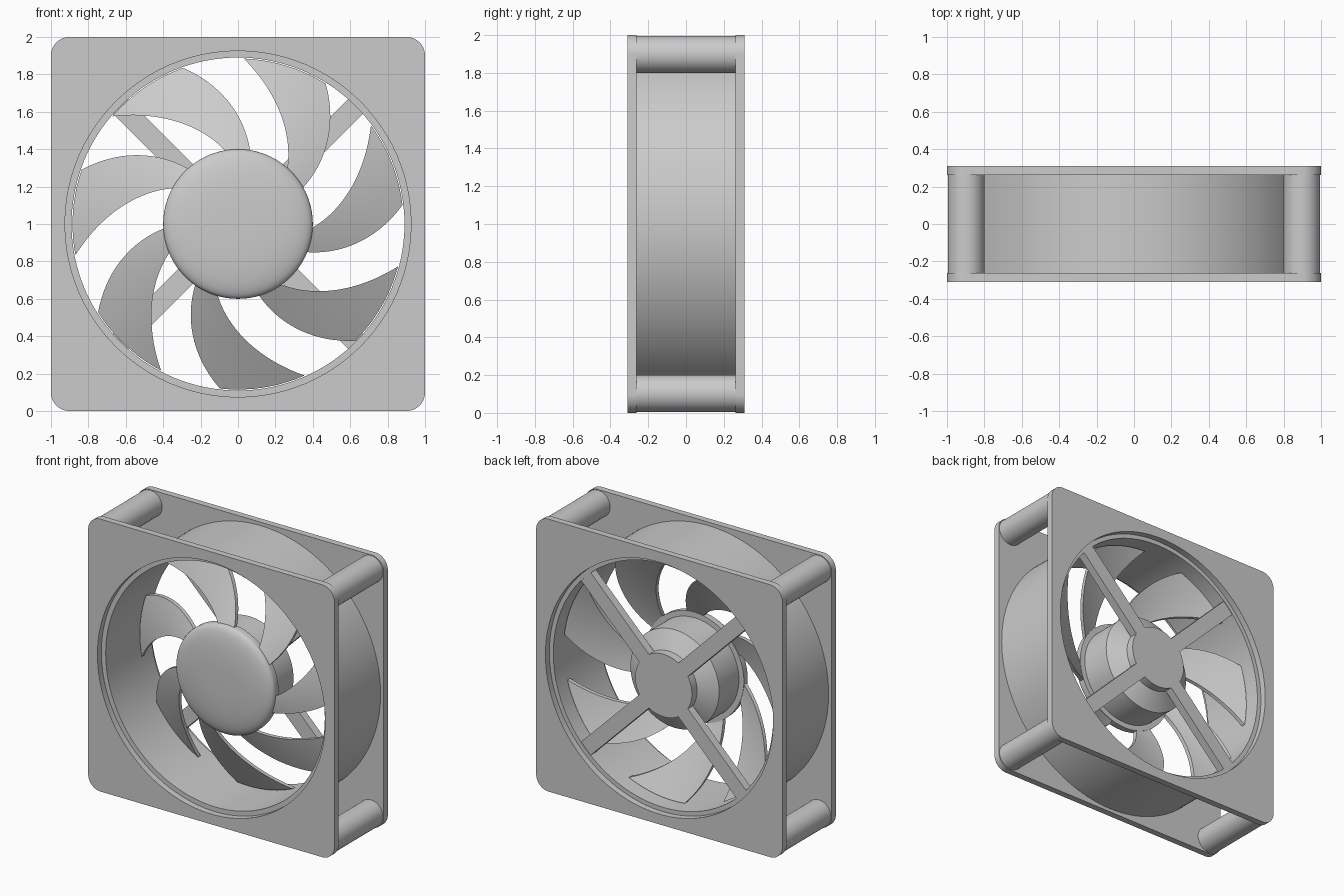
import bpy, bmesh, math
from mathutils import Vector

if "Cube" in bpy.data.objects:
    bpy.data.objects.remove(bpy.data.objects["Cube"])

CENTRE = Vector((0, 0, 1))
TAU = 2 * math.pi

grey = bpy.data.materials.new("plain_grey")
grey.use_nodes = True
colour = (0.6, 0.6, 0.6, 1)
grey.diffuse_color = colour
grey.node_tree.nodes["Principled BSDF"].inputs["Base Color"].default_value = colour


def finish(bm, name, angle=30):
    bmesh.ops.recalc_face_normals(bm, faces=bm.faces)
    mesh = bpy.data.meshes.new(name)
    bm.to_mesh(mesh)
    bm.free()
    mesh.materials.append(grey)
    ob = bpy.data.objects.new(name, mesh)
    ob.location = CENTRE
    bpy.context.collection.objects.link(ob)
    bpy.ops.object.select_all(action="DESELECT")
    ob.select_set(True)
    bpy.context.view_layer.objects.active = ob
    bpy.ops.object.shade_smooth_by_angle(angle=math.radians(angle))


def lathe(name, profile, sides=96, closed=False, offset=(0, 0)):
    """Spin (radius, y) points around the y axis."""
    bm = bmesh.new()
    rings = []
    for r, y in profile:
        ring = []
        for i in range(sides):
            a = TAU * i / sides
            ring.append(bm.verts.new((offset[0] + r * math.cos(a), y, offset[1] + r * math.sin(a))))
        rings.append(ring)
    pairs = list(zip(rings, rings[1:]))
    if closed:
        pairs.append((rings[-1], rings[0]))
    else:
        bm.faces.new(rings[0])
        bm.faces.new(rings[-1])
    for a, b in pairs:
        for i in range(sides):
            j = (i + 1) % sides
            bm.faces.new((a[i], a[j], b[j], b[i]))
    finish(bm, name)


def flange(name, y0, y1):
    """Rounded square plate with a round opening."""
    corner, hole, steps = 0.1, 0.925, 24
    bm = bmesh.new()
    loops = []
    angles = []
    outer = []
    for q in range(4):
        a0 = q * TAU / 4
        cx = (1 - corner) * (1 if q in (0, 3) else -1)
        cz = (1 - corner) * (1 if q < 2 else -1)
        for k in range(steps + 1):
            a = a0 + k / steps * TAU / 4
            outer.append((cx + corner * math.cos(a), cz + corner * math.sin(a)))
            angles.append(a0 + (k + 0.5) / (steps + 1) * TAU / 4)
    inner = [(hole * math.cos(a), hole * math.sin(a)) for a in angles]
    for pts, y in ((outer, y0), (outer, y1), (inner, y1), (inner, y0)):
        loops.append([bm.verts.new((x, y, z)) for x, z in pts])
    n = len(outer)
    for a, b in zip(loops, loops[1:] + loops[:1]):
        for i in range(n):
            j = (i + 1) % n
            bm.faces.new((a[i], a[j], b[j], b[i]))
    finish(bm, name)


# Frame: two flanges, the duct and four corner posts
flange("front_flange", -0.31, -0.262)
flange("back_flange", 0.262, 0.31)
lathe("duct", [(0.975, -0.264), (0.975, 0.264), (0.893, 0.264), (0.89, -0.264)], 128, True)
for side, sx in (("left", 1), ("right", -1)):
    for level, sz in (("top", 1), ("bottom", -1)):
        lathe(f"{level}_{side}_post", [(0.098, -0.264), (0.098, 0.264)], 48,
              offset=(sx * 0.897, sz * 0.897))

# Hub: domed cap, motor body and tapered rear
dome = []
for i in range(1, 25):
    a = TAU / 4 * i / 24
    dome.append((0.4 * math.sin(a) ** 0.75, -0.13 - 0.075 * max(math.cos(a), 0) ** 0.75))
lathe("hub_cap", dome + [(0.4, -0.1)])
lathe("motor_body", [(0.36, -0.12), (0.36, 0.13), (0.23, 0.2), (0.23, 0.26)])

# Rear struts
bm = bmesh.new()
for k in range(4):
    a = TAU / 8 + k * TAU / 4
    d = Vector((math.cos(a), 0, math.sin(a)))
    s = Vector((-d.z, 0, d.x)) * 0.055
    box = bmesh.ops.create_cube(bm, size=1)["verts"]
    for v in box:
        r = 0.2 if v.co.x < 0 else 0.91
        y = 0.2 if v.co.y < 0 else 0.26
        v.co = d * r + s * (1 if v.co.z > 0 else -1) + Vector((0, y, 0))
finish(bm, "rear_struts")


# Swept blades, raked back towards the tips
def blade_point(t, u, turn):
    r = 0.35 + 0.535 * t
    trailing = 44 + 51 * t - 7 * t * t
    leading = 27 + 24 * t + 7 * t * t
    a = math.radians(leading + (trailing - leading) * u) + turn
    return (r * math.cos(a), -0.16 + 0.285 * t, r * math.sin(a))


BLADES, ROWS, COLS, DEPTH = 7, 20, 10, 0.03
bm = bmesh.new()
for k in range(BLADES):
    grid = [[bm.verts.new(blade_point(i / ROWS, j / COLS, TAU * k / BLADES))
             for j in range(COLS + 1)] for i in range(ROWS + 1)]
    for i in range(ROWS):
        for j in range(COLS):
            bm.faces.new((grid[i][j], grid[i][j + 1], grid[i + 1][j + 1], grid[i + 1][j]))
# Thicken every blade along the axis
back = bmesh.ops.extrude_face_region(bm, geom=bm.faces[:], use_keep_orig=True)["geom"]
bmesh.ops.translate(bm, vec=(0, DEPTH, 0),
                    verts=[g for g in back if isinstance(g, bmesh.types.BMVert)])
finish(bm, "fan_blades", 40)
